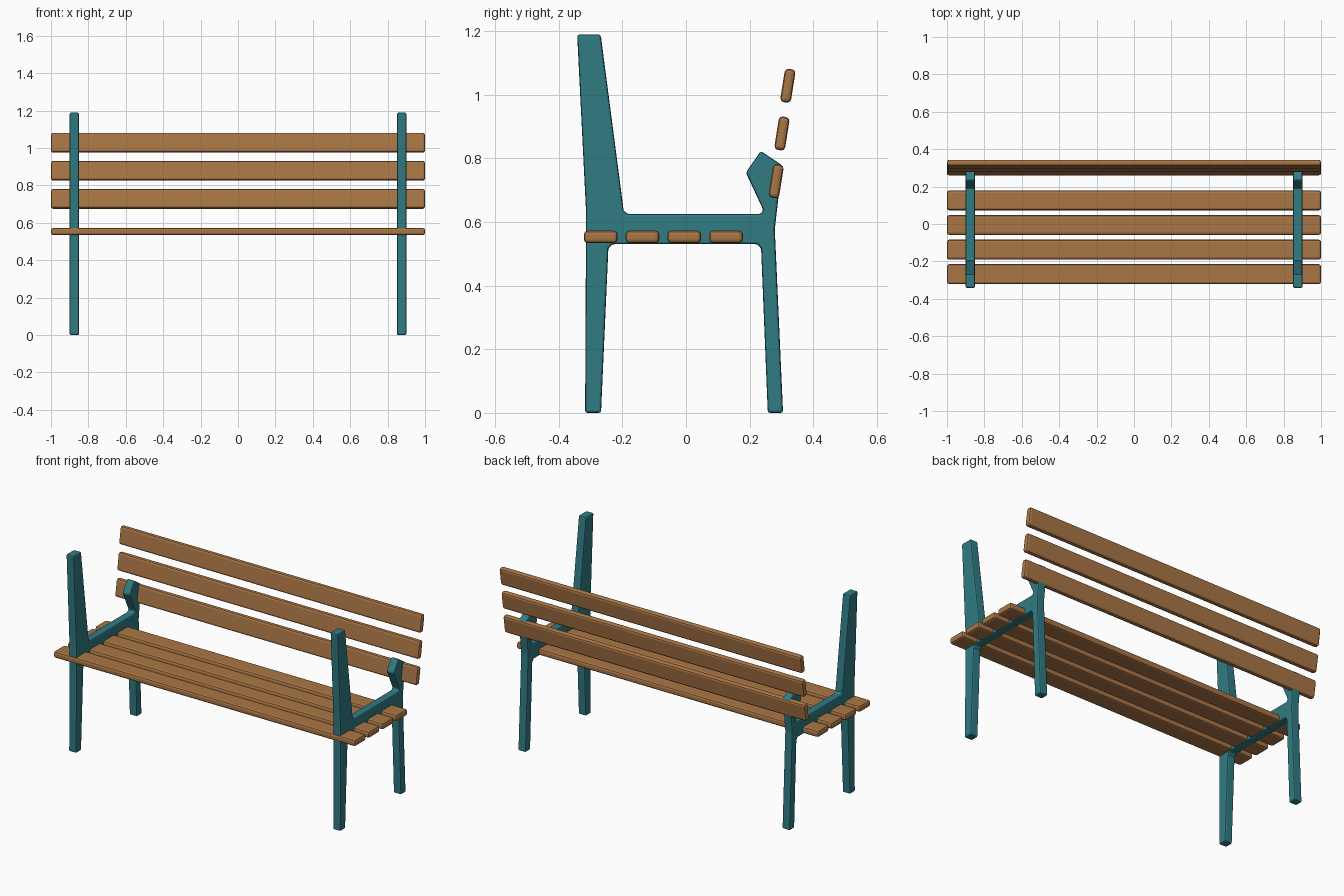
import bpy, bmesh, math
from mathutils import Matrix

if "Cube" in bpy.data.objects:
    bpy.data.objects.remove(bpy.data.objects["Cube"])


def material(name, color):
    m = bpy.data.materials.new(name)
    m.diffuse_color = color
    m.use_nodes = True
    m.node_tree.nodes["Principled BSDF"].inputs["Base Color"].default_value = m.diffuse_color
    return m


wood = material("wood", (0.40, 0.18, 0.06, 1))
teal = material("painted_metal", (0.03, 0.20, 0.23, 1))


def finish(name, bm, mat, bevel, segments):
    bmesh.ops.recalc_face_normals(bm, faces=bm.faces)
    me = bpy.data.meshes.new(name)
    bm.to_mesh(me)
    bm.free()
    me.materials.append(mat)
    ob = bpy.data.objects.new(name, me)
    bpy.context.collection.objects.link(ob)
    mod = ob.modifiers.new("Bevel", 'BEVEL')
    mod.width = bevel
    mod.segments = segments
    mod.limit_method = 'ANGLE'
    mod.angle_limit = math.radians(40)
    return ob


def slat(name, y, z, depth, height, tilt=0):
    bm = bmesh.new()
    bmesh.ops.create_cube(bm, size=1, matrix=Matrix.Diagonal((2.0, depth, height, 1)))
    ob = finish(name, bm, wood, 0.012, 2)
    ob.location = (0, y, z)
    ob.rotation_euler.x = math.radians(tilt)
    return ob


# Seat slats
for i in range(4):
    slat(f"seat_slat_{i + 1}", -0.268 + 0.1313 * i, 0.553, 0.106, 0.039)

# Backrest slats, leaning back
for i in range(3):
    slat(f"back_slat_{i + 1}", 0.283 + 0.0185 * i, 0.728 + 0.15 * i, 0.034, 0.106, -9)

# Side frame outline (y, z): front post, rail, rear hook, rear leg
outline = [
    (-0.317, 0.0), (-0.267, 0.0), (-0.244, 0.515), (-0.232, 0.53),
    (0.225, 0.53), (0.236, 0.515), (0.257, 0.0), (0.305, 0.0),
    (0.279, 0.577), (0.302, 0.778), (0.235, 0.823), (0.188, 0.755),
    (0.243, 0.637), (0.235, 0.625), (-0.185, 0.625), (-0.196, 0.637),
    (-0.268, 1.189), (-0.342, 1.189), (-0.314, 0.63),
]
bm = bmesh.new()
face = bm.faces.new([bm.verts.new((0.85, y, z)) for y, z in outline])
ext = bmesh.ops.extrude_face_region(bm, geom=[face])
bmesh.ops.translate(bm, vec=(0.05, 0, 0),
                    verts=[v for v in ext["geom"] if isinstance(v, bmesh.types.BMVert)])
frame = finish("side_frames", bm, teal, 0.011, 2)
frame.modifiers.new("Mirror", 'MIRROR')
